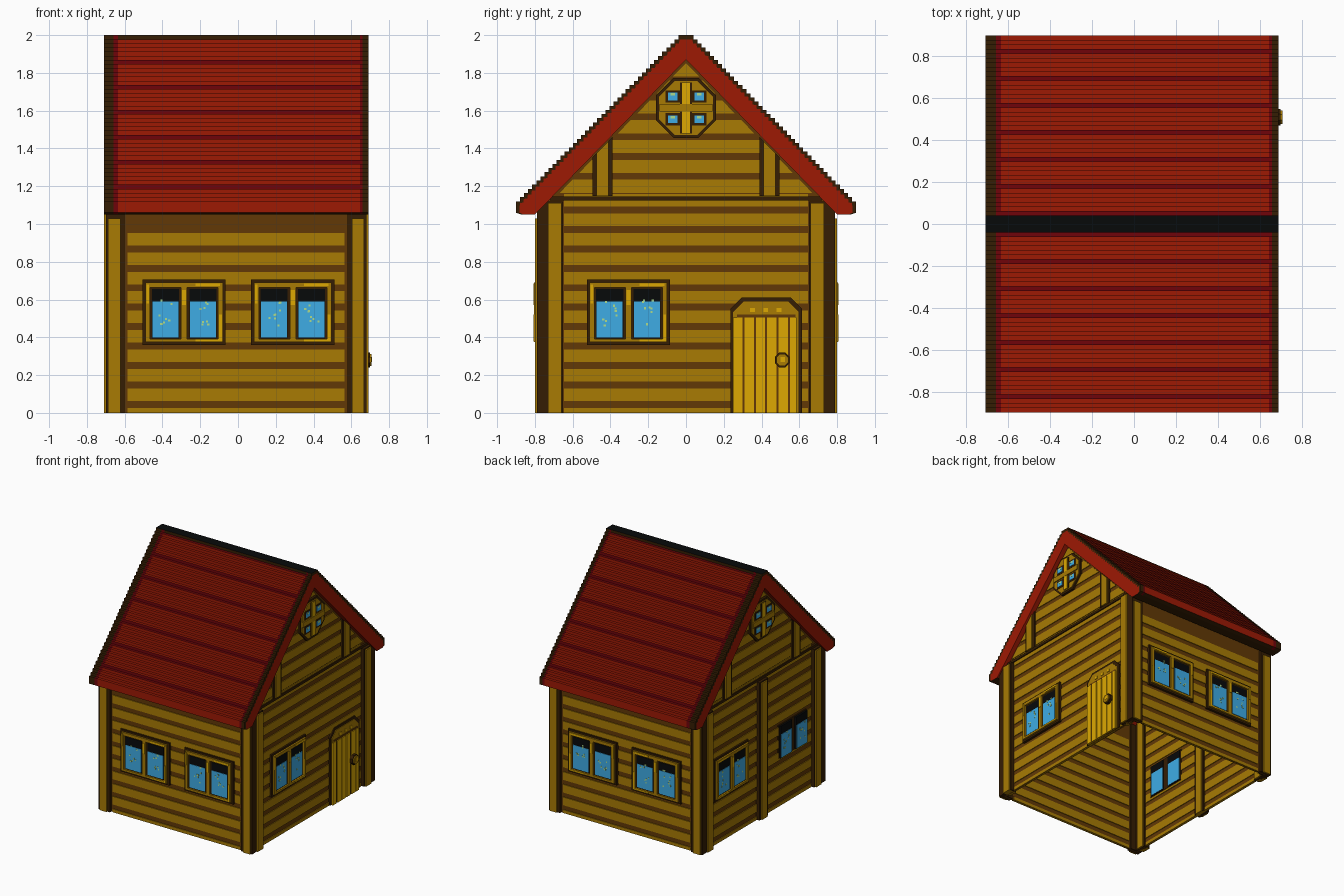
import bpy, bmesh, math, random

if "Cube" in bpy.data.objects:
    bpy.data.objects.remove(bpy.data.objects["Cube"])
random.seed(4)
C = -0.01  # x centre of the house


def lin(v):
    v /= 255
    return v / 12.92 if v <= 0.04045 else ((v + 0.055) / 1.055) ** 2.4


MATS = {}
for name, rgb in {"wood": (168, 123, 4), "stripe brown": (98, 57, 6), "outline brown": (53, 29, 3),
                  "ridge black": (7, 9, 10), "roof red": (157, 25, 4), "dark red": (112, 4, 10),
                  "window blue": (62, 172, 229), "gold": (221, 169, 2), "glint": (175, 220, 140)}.items():
    m = bpy.data.materials.new(name)
    m.diffuse_color = (*[lin(c) for c in rgb], 1)
    m.use_nodes = True
    m.node_tree.nodes["Principled BSDF"].inputs["Base Color"].default_value = m.diffuse_color
    MATS[name] = m

# Each wall maps (along wall, height, distance outward) to world space
WALLS = {"front": lambda u, z, d: (u, -0.77 - d, z), "back": lambda u, z, d: (u, 0.77 + d, z),
         "right": lambda u, z, d: (C + 0.66 + d, u, z), "left": lambda u, z, d: (C - 0.66 - d, u, z)}


def finish(bm, name, mats):
    bmesh.ops.recalc_face_normals(bm, faces=bm.faces[:])
    me = bpy.data.meshes.new(name)
    bm.to_mesh(me)
    bm.free()
    for m in mats:
        me.materials.append(MATS[m])
    ob = bpy.data.objects.new(name, me)
    bpy.context.collection.objects.link(ob)
    return ob


def part(wall, name, mat, polys, d0, d1):
    """Extrude outlines drawn on a wall from depth d0 to d1."""
    bm = bmesh.new()
    for poly in polys:
        a = [bm.verts.new(WALLS[wall](u, z, d0)) for u, z in poly]
        b = [bm.verts.new(WALLS[wall](u, z, d1)) for u, z in poly]
        bm.faces.new(a)
        bm.faces.new(b)
        for i in range(len(a)):
            j = (i + 1) % len(a)
            bm.faces.new((a[i], a[j], b[j], b[i]))
    return finish(bm, wall + "_" + name, [mat])


def rect(u0, u1, z0, z1):
    return [(u0, z0), (u1, z0), (u1, z1), (u0, z1)]


def octagon(r, z):
    return [(r * math.cos(math.radians(22.5 + 45 * i)), z + r * math.sin(math.radians(22.5 + 45 * i))) for i in range(8)]


def bands(first, half_width, mid):
    zs = [0.92 - 0.103 * k for k in range(first, 10)]
    return [rect(mid - half_width, mid + half_width, max(0, z - 0.033), z + 0.033) for z in zs]


def window(wall, tag, u, framed=True):
    panes = [(u + s * 0.099 - 0.072, u + s * 0.099 + 0.072) for s in (-1, 1)]
    tag = "window_" + tag
    if framed:
        part(wall, tag + "_outline", "outline brown", [rect(u - 0.22, u + 0.22, 0.36, 0.705)], 0, 0.02)
        part(wall, tag + "_frame", "wood", [rect(u - 0.205, u - 0.18, 0.375, 0.69), rect(u + 0.18, u + 0.205, 0.375, 0.69),
             rect(u - 0.18, u + 0.18, 0.375, 0.392), rect(u - 0.18, u + 0.18, 0.665, 0.69),
             rect(u - 0.016, u + 0.016, 0.392, 0.665)], 0, 0.034)
        part(wall, tag + "_highlights", "gold", [rect(u + 0.06, u + 0.19, 0.672, 0.686), rect(u + 0.185, u + 0.2, 0.38, 0.52),
             rect(u + 0.06, u + 0.2, 0.377, 0.39), rect(u - 0.2, u - 0.187, 0.58, 0.68),
             rect(u - 0.011, u + 0.011, 0.57, 0.65)], 0.034, 0.037)
    else:
        part(wall, tag + "_mullion", "outline brown", [rect(u - 0.18, u + 0.18, 0.39, 0.66)], -0.019, 0.009)
    back = 0 if framed else -0.024
    part(wall, tag + "_dark_panes", "ridge black", [rect(a, b, 0.395, 0.655) for a, b in panes], back, 0.023)
    part(wall, tag + "_glass", "window blue", [rect(a + 0.003, b - 0.003, 0.4, 0.59) for a, b in panes], back - 0.002, 0.026)
    specks = []
    for a, b in panes:
        for _ in range(8):
            p, q = random.uniform(a + 0.03, b - 0.04), random.uniform(0.45, 0.6)
            specks.append(rect(p, p + 0.011, q, q + 0.011))
    part(wall, tag + "_glints", "glint", specks, 0.026, 0.028)


# Long walls with planks, corner posts and two windows each
for w in ("front", "back"):
    part(w, "wall", "stripe brown", [rect(C - 0.65, C + 0.65, 0, 1.1)], -0.01, 0)
    part(w, "planks", "wood", bands(0, 0.575, C), -0.016, 0.006)
    part(w, "corner_posts", "outline brown", [rect(C - 0.69, C - 0.59, 0, 1.1), rect(C + 0.59, C + 0.69, 0, 1.1)], -0.02, 0.02)
    part(w, "post_faces", "wood", [rect(C + s * 0.645 - 0.032, C + s * 0.645 + 0.032, 0, 1.03) for s in (-1, 1)], 0.02, 0.03)
    window(w, "a", -0.285)
    window(w, "b", 0.29)

# Gable walls with planks, beams and a round window
for w in ("right", "left"):
    part(w, "wall", "stripe brown", [[(-0.76, 0), (0.76, 0), (0.76, 1.11), (0, 1.9), (-0.76, 1.11)]], -0.01, 0)
    part(w, "planks", "wood", bands(-2, 0.645, 0), -0.016, 0.006)
    part(w, "corner_posts", "outline brown", [rect(-0.76, -0.65, 0, 1.12), rect(0.65, 0.76, 0, 1.12)], -0.02, 0.0295)
    part(w, "post_faces", "wood", [rect(s * 0.695 - 0.035, s * 0.695 + 0.035, 0, 1.11) for s in (-1, 1)], -0.03, 0.04)
    part(w, "tie_beam", "outline brown", [rect(-0.72, 0.72, 1.125, 1.145)], 0, 0.015)
    gable = []
    for k in range(6):
        z0, z1 = 1.165 + 0.105 * k, 1.235 + 0.105 * k
        a, b = [(1.85 - z) / 1.025 for z in (z0, z1)]
        gable.append([(-a, z0), (a, z0), (b, z1), (-b, z1)])
    gable.append([(-0.07, 1.78), (0.07, 1.78), (0, 1.85)])
    part(w, "gable_planks", "wood", gable, -0.016, 0.006)
    for tag, mat, a, b, depth in (("outlines", "outline brown", 0.39, 0.495, 0.015), ("faces", "wood", 0.41, 0.475, 0.025)):
        slant = [[(s * a, 1.147), (s * b, 1.147), (s * b, 1.86 - b * 1.025), (s * a, 1.86 - a * 1.025)] for s in (-1, 1)]
        part(w, "gable_post_" + tag, mat, slant, 0, depth)
    Z = 1.615
    part(w, "round_window_outline", "outline brown", [octagon(0.172, Z)], 0, 0.018)
    part(w, "round_window_frame", "wood", [octagon(0.155, Z)], 0.01, 0.024)
    spots = [(s * 0.07, Z + t * 0.06) for s in (-1, 1) for t in (-1, 1)]
    part(w, "round_window_recess", "outline brown", [rect(u - 0.038, u + 0.038, z - 0.033, z + 0.033) for u, z in spots]
         + [rect(-0.032, 0.032, Z - 0.135, Z + 0.135)], 0.02, 0.027)
    part(w, "round_window_glass", "window blue", [rect(u - 0.026, u + 0.026, z - 0.02, z + 0.02) for u, z in spots], 0.025, 0.03)
    part(w, "round_window_glints", "glint", [rect(u - 0.012, u + 0.012, z + 0.004, z + 0.018) for u, z in spots], 0.03, 0.031)
    part(w, "round_window_upright", "gold", [rect(-0.02, 0.02, Z - 0.135, Z + 0.135)], 0.025, 0.032)
    part(w, "round_window_crossbar", "wood", [rect(-0.14, 0.14, Z - 0.02, Z + 0.02)], 0.025, 0.034)

# Right side window, left side windows and middle post
window("right", "a", -0.305)
window("left", "a", 0.4)
window("left", "b", -0.4, framed=False)
part("left", "middle_post", "outline brown", [rect(-0.055, 0.055, 0, 1.12)], -0.022, 0.03)
part("left", "middle_post_face", "wood", [rect(-0.035, 0.035, 0, 1.11)], -0.03, 0.04)


# Arched door with boards and a handle
def arch(u0, u1, top, cut):
    return [(u0, 0), (u1, 0), (u1, top - cut), (u1 - cut, top), (u0 + cut, top), (u0, top - cut)]


part("right", "door_outline", "outline brown", [arch(0.235, 0.615, 0.61, 0.06)], 0, 0.014)
part("right", "door_arch", "wood", [arch(0.25, 0.595, 0.59, 0.055)], 0.01, 0.019)
part("right", "door_gaps", "stripe brown", [rect(0.27, 0.58, 0, 0.52)], 0.015, 0.022)
part("right", "door_boards", "gold", [rect(a, a + 0.049, 0, 0.505) for a in (0.25, 0.31, 0.37, 0.43, 0.49)]
     + [rect(0.55, 0.585, 0, 0.505)], 0.015, 0.028)
part("right", "door_studs", "gold", [rect(a, a + 0.025, 0.535, 0.555) for a in (0.34, 0.41, 0.48)], 0.015, 0.024)
part("right", "door_handle_plate", "outline brown", [[(u + 0.51, z) for u, z in octagon(0.042, 0.28)]], 0.02, 0.05)
part("right", "door_handle", "wood", [[(u + 0.51, z) for u, z in octagon(0.034, 0.28)]], 0.05, 0.058)
part("right", "door_handle_shine", "gold", [rect(0.5, 0.525, 0.27, 0.295)], 0.058, 0.06)

# Stepped roof: a stair profile swept along x, coloured in bands
N, DY, DZ = 40, 0.0215, 0.022
stair = [(0.87, 1.05), (0.9, 1.06)]
kinds = ["outline brown", "roof red"]
for i in range(N + 1):
    stair.append((0.9 - i * DY, 1.12 + i * DZ))
    colour = "dark red" if i % 6 == 3 else "roof red"
    if i < N:
        stair.append((0.9 - (i + 1) * DY, 1.12 + i * DZ))
        kinds += [colour, colour]
stair.append((0, 2.0))
kinds[-1] = "outline brown"
kinds.append("ridge black")
n = len(stair)
inner = [(0.8 * (1 - k / (n - 1)), 1.05 + 0.82 * k / (n - 1)) for k in range(n)]
rim = [tuple(p + (q - p) * 0.17 for p, q in zip(a, b)) for a, b in zip(stair, inner)]
cuts = [-0.71, -0.66, -0.635, 0.645, 0.66, 0.69]
strips = ["outline brown", "dark red", None, "dark red", "outline brown"]
roof_mats = ["roof red", "dark red", "outline brown", "ridge black"]
bm = bmesh.new()


def quad(pts, mat):
    bm.faces.new([bm.verts.new(p) for p in pts]).material_index = roof_mats.index(mat)


for s in (-1, 1):
    for k in range(n):
        for j in range(5):
            x0, x1 = cuts[j], cuts[j + 1]
            if k < n - 1:
                (y0, z0), (y1, z1) = stair[k], stair[k + 1]
                mat = kinds[k] if kinds[k] == "ridge black" else strips[j] or kinds[k]
                quad([(x0, s * y0, z0), (x1, s * y0, z0), (x1, s * y1, z1), (x0, s * y1, z1)], mat)
                (y0, z0), (y1, z1) = inner[k], inner[k + 1]
                quad([(x0, s * y0, z0), (x1, s * y0, z0), (x1, s * y1, z1), (x0, s * y1, z1)], "roof red")
            else:
                # underside of the eaves
                for a, b in ((stair[0], rim[0]), (rim[0], inner[0])):
                    quad([(x, s * y, z) for (y, z), row in ((a, (x0, x1)), (b, (x1, x0))) for x in row], "outline brown")
        # gable ends: thin dark rim above a red bargeboard
        if k < n - 1:
            for x in (cuts[0], cuts[-1]):
                for a, b, mat in ((stair, rim, "outline brown"), (rim, inner, "roof red")):
                    quad([(x, s * y, z) for y, z in (a[k], a[k + 1], b[k + 1], b[k])], mat)
bmesh.ops.remove_doubles(bm, verts=bm.verts[:], dist=0.00005)
finish(bm, "roof", roof_mats)
